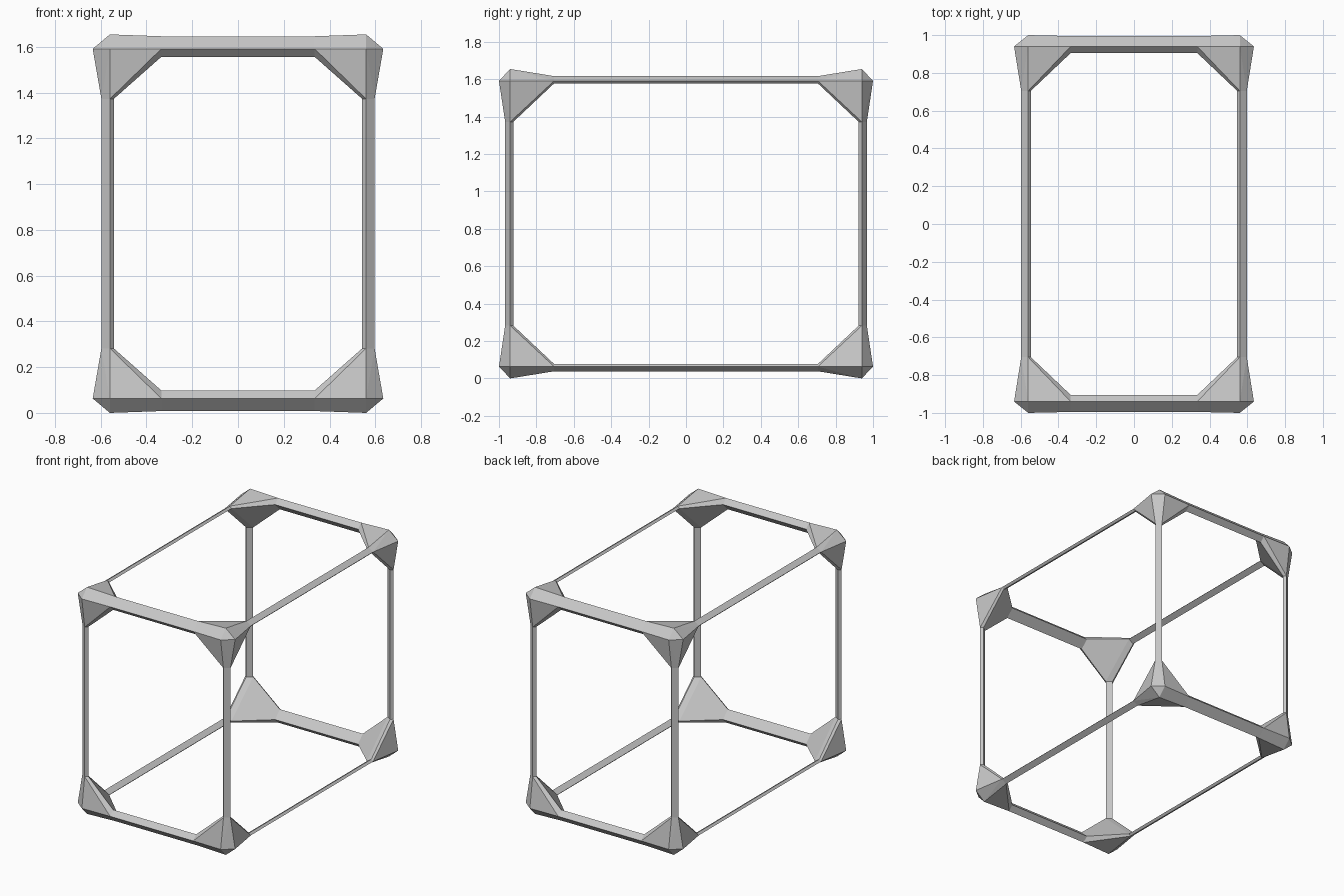
import bpy
import bmesh
from itertools import product
from mathutils import Vector

cube = bpy.data.objects.get("Cube")
if cube:
    bpy.data.objects.remove(cube, do_unlink=True)

grey = bpy.data.materials.new("plain grey")
grey.use_nodes = True
colour = (0.58, 0.58, 0.58, 1)
grey.diffuse_color = colour
grey.node_tree.nodes["Principled BSDF"].inputs["Base Color"].default_value = colour

CENTRE = Vector((0, 0, 0.827))
CORE = Vector((0.56, 0.94, 0.764))      # frame line where the bars meet
TIP = (0.075, 0.06, 0.063)              # how far each corner point sticks out
# Per axis: where the bar leaves the corner, outward steps across it, inward thickness
BARS = [
    (0.335, (0, 0.055, 0.055), 0.035),
    (0.705, (0.037, 0, 0.025), 0.014),
    (0.545, (0.037, 0.027, 0), 0.017),
]


def section(axis):
    """Four points of the slanted bar section at its positive end."""
    end, step, thick = BARS[axis]
    points = []
    for other in range(3):
        if other == axis:
            continue
        outer = CORE.copy()
        outer[other] += step[other]
        inner = outer - Vector((thick, thick, thick))
        outer[axis] = inner[axis] = end
        points += [outer, inner]
    return points


def flip(points, signs):
    return [Vector(c * s for c, s in zip(p, signs)) for p in points]


def solid(name, points):
    """Flat-faced convex solid around the points."""
    bm = bmesh.new()
    for p in points:
        bm.verts.new(p + CENTRE)
    bmesh.ops.convex_hull(bm, input=bm.verts[:])
    loose = [v for v in bm.verts if not v.link_faces]
    bmesh.ops.delete(bm, geom=loose, context='VERTS')
    bmesh.ops.dissolve_limit(bm, angle_limit=0.03, verts=bm.verts[:], edges=bm.edges[:])
    bmesh.ops.recalc_face_normals(bm, faces=bm.faces[:])
    mesh = bpy.data.meshes.new(name)
    bm.to_mesh(mesh)
    bm.free()
    mesh.materials.append(grey)
    bpy.context.collection.objects.link(bpy.data.objects.new(name, mesh))


def label(axis, sign):
    return (("right", "left"), ("front", "back"), ("bottom", "top"))[axis][sign > 0]


# Corner brackets: clipped tip joined to the ends of three bars
tips = []
for axis in range(3):
    p = CORE.copy()
    p[axis] += TIP[axis]
    tips.append(p)
bracket = tips + [p for axis in range(3) for p in section(axis)]
for signs in product((-1, 1), repeat=3):
    name = "_".join(label(a, signs[a]) for a in range(3))
    solid("corner_" + name, flip(bracket, signs))

# Bars along each axis, four apiece
for axis in range(3):
    others = [a for a in range(3) if a != axis]
    for pair in product((-1, 1), repeat=2):
        points = []
        for end in (-1, 1):
            signs = [end] * 3
            for a, s in zip(others, pair):
                signs[a] = s
            points += flip(section(axis), signs)
        name = "_".join(label(a, s) for a, s in zip(others, pair))
        solid(("cross_bar_", "long_bar_", "post_")[axis] + name, points)
